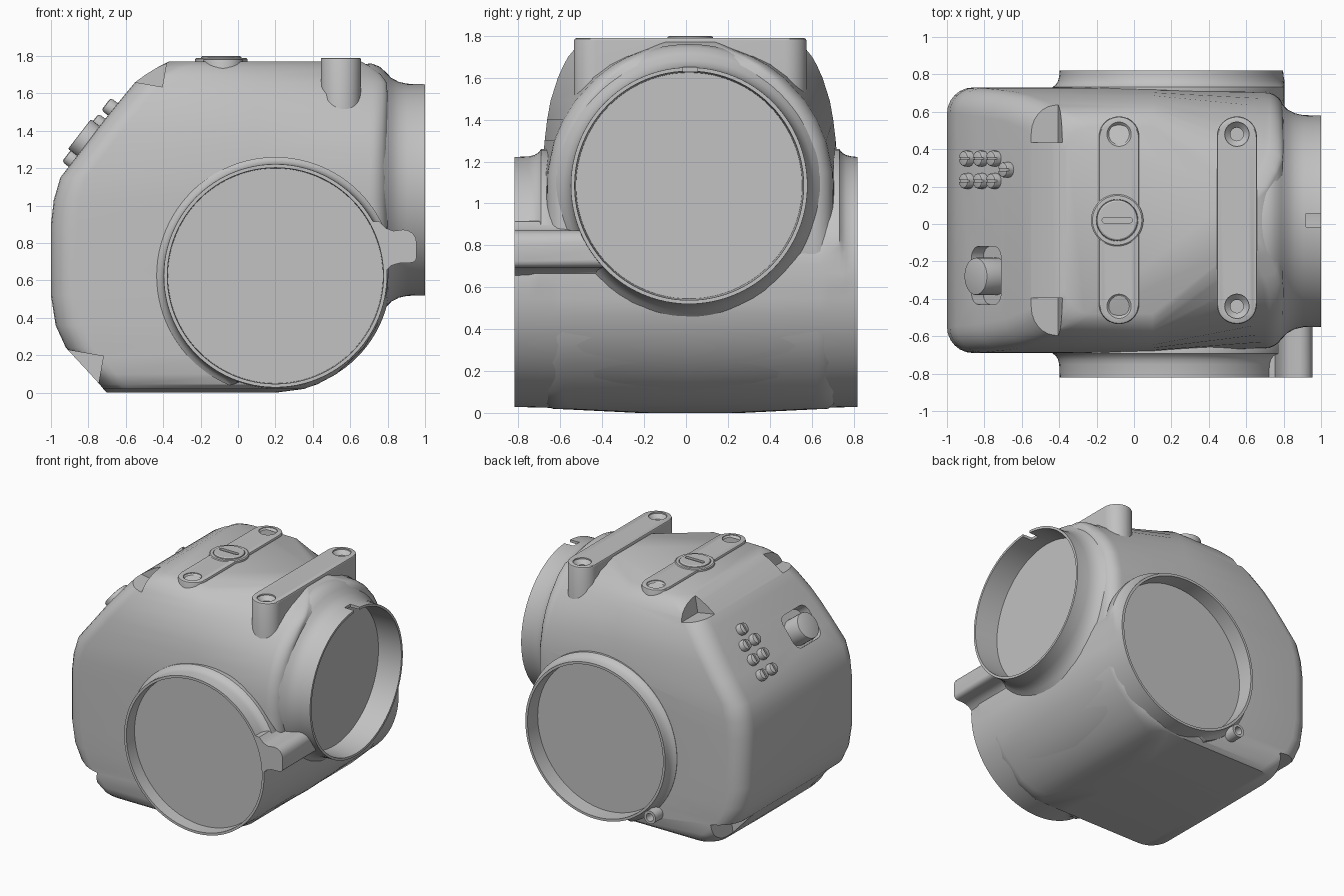
import bpy, bmesh, math
from mathutils import Vector, Matrix

cube = bpy.data.objects.get("Cube")
if cube:
    bpy.data.objects.remove(cube, do_unlink=True)

grey = bpy.data.materials.new("housing_grey")
grey.use_nodes = True
grey.diffuse_color = (0.54, 0.54, 0.54, 1)
grey.node_tree.nodes["Principled BSDF"].inputs["Base Color"].default_value = (0.54, 0.54, 0.54, 1)


def finish(name, bm):
    bmesh.ops.remove_doubles(bm, verts=bm.verts, dist=1e-5)
    bmesh.ops.recalc_face_normals(bm, faces=bm.faces)
    mesh = bpy.data.meshes.new(name)
    bm.to_mesh(mesh)
    bm.free()
    mesh.materials.append(grey)
    ob = bpy.data.objects.new(name, mesh)
    bpy.context.collection.objects.link(ob)
    shade(ob)
    return ob


def shade(ob):
    bpy.ops.object.select_all(action='DESELECT')
    ob.select_set(True)
    bpy.context.view_layer.objects.active = ob
    bpy.ops.object.shade_smooth_by_angle(angle=math.radians(32))


def loft(name, rings):
    """Skin a stack of equal rings and cap the ends."""
    bm = bmesh.new()
    rows = [[bm.verts.new(p) for p in ring] for ring in rings]
    n = len(rows[0])
    for a, b in zip(rows, rows[1:]):
        for i in range(n):
            j = (i + 1) % n
            bm.faces.new((a[i], a[j], b[j], b[i]))
    bm.faces.new(rows[0])
    bm.faces.new(rows[-1])
    return finish(name, bm)


def prism(name, outline, low, high, place, bevel=0.0):
    """Extrude an outline along local z, with a softened upper edge."""
    cx = sum(p[0] for p in outline) / len(outline)
    cy = sum(p[1] for p in outline) / len(outline)
    steps = [(low, 0), (high - bevel, 0)]
    if bevel:
        steps += [(high - bevel * 0.3, bevel * 0.3), (high, bevel)]
    rings = []
    for h, inset in steps:
        ring = []
        for x, y in outline:
            d = Vector((x - cx, y - cy))
            d *= 1 - inset / d.length
            ring.append(place @ Vector((cx + d.x, cy + d.y, h)))
        rings.append(ring)
    return loft(name, rings)


def circle(r, sides, cx=0, cy=0):
    return [(cx + r * math.cos(2 * math.pi * i / sides),
             cy + r * math.sin(2 * math.pi * i / sides)) for i in range(sides)]


def rounded(x0, x1, y0, y1, r_left, r_right, n=6):
    pts = []
    corners = [(x1, y1, r_right, -1, -1), (x0, y1, r_left, 1, -1),
               (x0, y0, r_left, 1, 1), (x1, y0, r_right, -1, 1)]
    for k, (x, y, r, sx, sy) in enumerate(corners):
        for i in range(n + 1):
            a = math.pi / 2 * (k + i / n)
            pts.append((x + sx * r + r * math.cos(a), y + sy * r + r * math.sin(a)))
    return pts


def box(name, x0, x1, y0, y1, z0, z1, place=Matrix()):
    return prism(name, [(x0, y0), (x1, y0), (x1, y1), (x0, y1)], z0, z1, place)


def cut(ob, cutters):
    for c in cutters:
        mod = ob.modifiers.new("cut", 'BOOLEAN')
        mod.operation = 'DIFFERENCE'
        mod.solver = 'EXACT'
        mod.object = c
        bpy.context.view_layer.objects.active = ob
        bpy.ops.object.modifier_apply(modifier=mod.name)
        bpy.data.objects.remove(c, do_unlink=True)
    shade(ob)


# Main casing: stacked rounded sections (height, right edge, half depth)
MID = 0.02
LEVELS = [(0, -0.70, 0.25), (0.02, -0.72, 0.66), (0.045, -0.74, 0.69), (0.1, -0.79, 0.707),
          (0.24, -0.92, 0.71), (0.36, -0.975, 0.71), (0.52, -1, 0.71), (0.9, -1, 0.71),
          (1.03, -0.985, 0.71), (1.15, -0.95, 0.707), (1.3, -0.835, 0.695), (1.4, -0.76, 0.683),
          (1.49, -0.69, 0.667), (1.6, -0.60, 0.632), (1.66, -0.55, 0.605), (1.70, -0.495, 0.583),
          (1.74, -0.43, 0.55), (1.77, -0.37, 0.50)]
BORE_Y, BORE_Z, ROOT = 0.015, 1.085, 0.685


def left_edge(z):
    if z < 0.62:
        return 0.2 + 0.6 * math.sqrt(max(0, 1 - ((z - 0.62) / 0.62) ** 2))
    return 0.8 - 0.14 * (max(0, z - 1.63) / 0.14) ** 2


sections = []
for z, x0, half in LEVELS:
    ring = rounded(x0, left_edge(z), MID - half, MID + half, 0.14, 0.1)
    # the upper casing turns round where it meets the side bore
    above = max(0, z - BORE_Z)
    arc = math.sqrt(max(0.02, ROOT ** 2 - above ** 2))
    narrow = min(1, arc / half) if z > 0.62 else 1
    ring = [(x, MID + (y - MID) * narrow) if x > 0.3 else (x, y) for x, y in ring]
    ring.insert(21, (0.1, MID - half))
    ring.insert(7, (0.1, MID + half))
    sections.append([(x, y, z) for x, y in ring])
casing = loft("casing", sections)

# Corner notches, bore recesses and the control pocket in the sloping panel
normal = Vector((-0.79, 0, 0.61)).normalized()
slope = Vector((normal.z, 0, -normal.x))
sideways = Matrix(((1, 0, 0, 0), (0, 0, 1, 0), (0, 1, 0, 0), (0, 0, 0, 1)))
along_x = Matrix(((0, 0, 1, 0), (1, 0, 0, 0), (0, 1, 0, 0), (0, 0, 0, 1)))


def on_panel(x, y):
    origin = Vector((x, y, 1.15 + (x + 0.95) * 1.308))
    m = Matrix((slope, normal.cross(slope), normal)).transposed().to_4x4()
    return Matrix.Translation(origin) @ m


def tilted(x, z, degrees):
    return Matrix.Translation((x, 0, z)) @ Matrix.Rotation(math.radians(degrees), 4, 'Y')


FRONT_FLOOR, REAR_FLOOR = 0.725, 0.70
cutters = [prism("rear_recess", circle(0.585, 96, 0.2, 0.625), REAR_FLOOR - 0.01, 1, sideways)]
for s in (-1, 1):
    ya, yb = sorted((MID + s * 0.415, MID + s * 0.9))
    cutters.append(box("upper_notch", -0.4, 0, ya, yb, 0, 0.4, tilted(-0.405, 1.635, 10)))
    ya, yb = sorted((MID + s * 0.47, MID + s * 0.9))
    cutters.append(box("lower_notch", -0.4, 0, ya, yb, -0.4, 0, tilted(-0.72, 0.195, 10)))
cutters.append(prism("pocket", rounded(-0.13, 0.13, -0.155, 0.155, 0.06, 0.06),
                     -0.08, 0.2, on_panel(-0.79, -0.275)))
cut(casing, cutters)

# Cross bore: turned barrel with a shallow cup and a flared root at each end
SEGS = 96


def bore_end(floor, wall):
    return [(0.0001, floor), (0.575, floor), (0.578, 0.82), (0.597, 0.82), (0.60, wall + 0.06),
            (0.606, wall + 0.035), (0.618, wall + 0.015), (0.635, wall + 0.002),
            (0.635, wall - 0.05), (0.612, wall - 0.09)]


profile = [(r, -h) for r, h in bore_end(FRONT_FLOOR, 0.69)] + [(0.617, 0)]
profile += bore_end(REAR_FLOOR, 0.73)[::-1]
rings = []
for r, h in profile:
    ring = []
    for c, s in circle(1, SEGS):
        rad = min(r, 0.617 - 0.025 * abs(h)) if c > -0.35 and s < 0 else r
        ring.append((min(0.2 + rad * c, 0.805), h, max(0.625 + rad * s, 0.005)))
    rings.append(ring)
loft("cross_bore", rings)

# Side bore: turned cup blending into the casing, with a slot in the rim
side_profile = [(0.60, 0.56), (0.665, 0.64), (0.676, 0.71), (0.660, 0.755), (0.632, 0.787),
                (0.598, 0.82), (0.577, 0.86), (0.567, 0.905), (0.565, 1.0), (0.547, 1.0),
                (0.54, 0.81), (0.0001, 0.81)]
side_bore = loft("side_bore", [[(h, BORE_Y + r * c, BORE_Z + r * s) for c, s in circle(1, SEGS)]
                               for r, h in side_profile])
cut(side_bore, [box("rim_slot", 0.92, 1.1, -0.015, 0.055, 1.6, 1.8)])

# Mounting rails on top with countersunk holes
for name, x, low, top in (("middle_rail", -0.08, 1.6, 1.785), ("left_rail", 0.55, 1.38, 1.79)):
    rail = prism(name, rounded(x - 0.107, x + 0.107, -0.535, 0.575, 0.1065, 0.1065, 10),
                 low, top, Matrix(), 0.012)
    holes = []
    for y in (-0.44, 0.48):
        holes.append(loft("countersink", [[(x + r * c, y + r * s, z) for c, s in circle(1, 32)]
                                          for r, z in ((0.035, 1.68), (0.035, 1.75), (0.065, 1.78), (0.065, 1.9))]))
    cut(rail, holes)

# Filler plug with a raised collar and a screwdriver slot
plug = loft("filler_plug", [[(-0.09 + r * c, 0.02 + r * s, z) for c, s in circle(1, 48)]
                            for r, z in ((0.14, 1.72), (0.14, 1.784), (0.132, 1.79), (0.112, 1.79),
                                         (0.11, 1.784), (0.108, 1.795), (0.10, 1.80))])
cut(plug, [prism("slot", rounded(-0.17, -0.01, 0.005, 0.035, 0.014, 0.014), 1.775, 1.9, Matrix())])

# Front lug, its inner end trimmed to the side bore
outline = []
for degrees in range(30, -1, -3):
    a = math.radians(degrees)
    outline.append((0.2 + 0.585 * math.cos(a), 0.625 + 0.585 * math.sin(a)))
outline += [(0.79, 0.65), (0.82, 0.68), (0.86, 0.692)]
outline += [(0.925 + 0.03 * math.cos(a), 0.725 + 0.03 * math.sin(a))
            for a in (-1.5, -1.0, -0.5, 0)]
outline += [(0.885 + 0.07 * math.cos(a), 0.802 + 0.07 * math.sin(a))
            for a in (0, 0.4, 0.8, 1.2, 1.6)]
outline += [(0.83, 0.865), (0.79, 0.88), (0.755, 0.915)]
lug = prism("front_lug", outline, -0.82, -0.36, sideways)
cut(lug, [prism("bore_trim", circle(0.555, 64, BORE_Y, BORE_Z), 0.6, 1.2, along_x)])

# Rear eyelet on the cross bore rim
eyelet = prism("rear_eyelet", circle(0.05, 24, -0.265, 0.165), 0.6, 0.82, sideways)
cut(eyelet, [prism("eyelet_hole", circle(0.03, 20, -0.265, 0.165), 0.72, 0.9, sideways)])

# Sloping panel: control knob and cluster of screw heads
prism("control_knob", circle(0.1, 28), -0.1, 0.06, on_panel(-0.80, -0.28), 0.006)
spots = [(x, y) for y in (0.35, 0.23) for x in (-0.90, -0.825, -0.755)] + [(-0.69, 0.29)]
for i, (x, y) in enumerate(spots):
    place = on_panel(x + 0.02, y)
    head = prism(f"panel_screw_{i + 1}", circle(0.042, 12), -0.02, 0.045, place, 0.012)
    cut(head, [box("screw_slot", -0.05, 0.05, -0.006, 0.006, 0.03, 0.1, place)])
